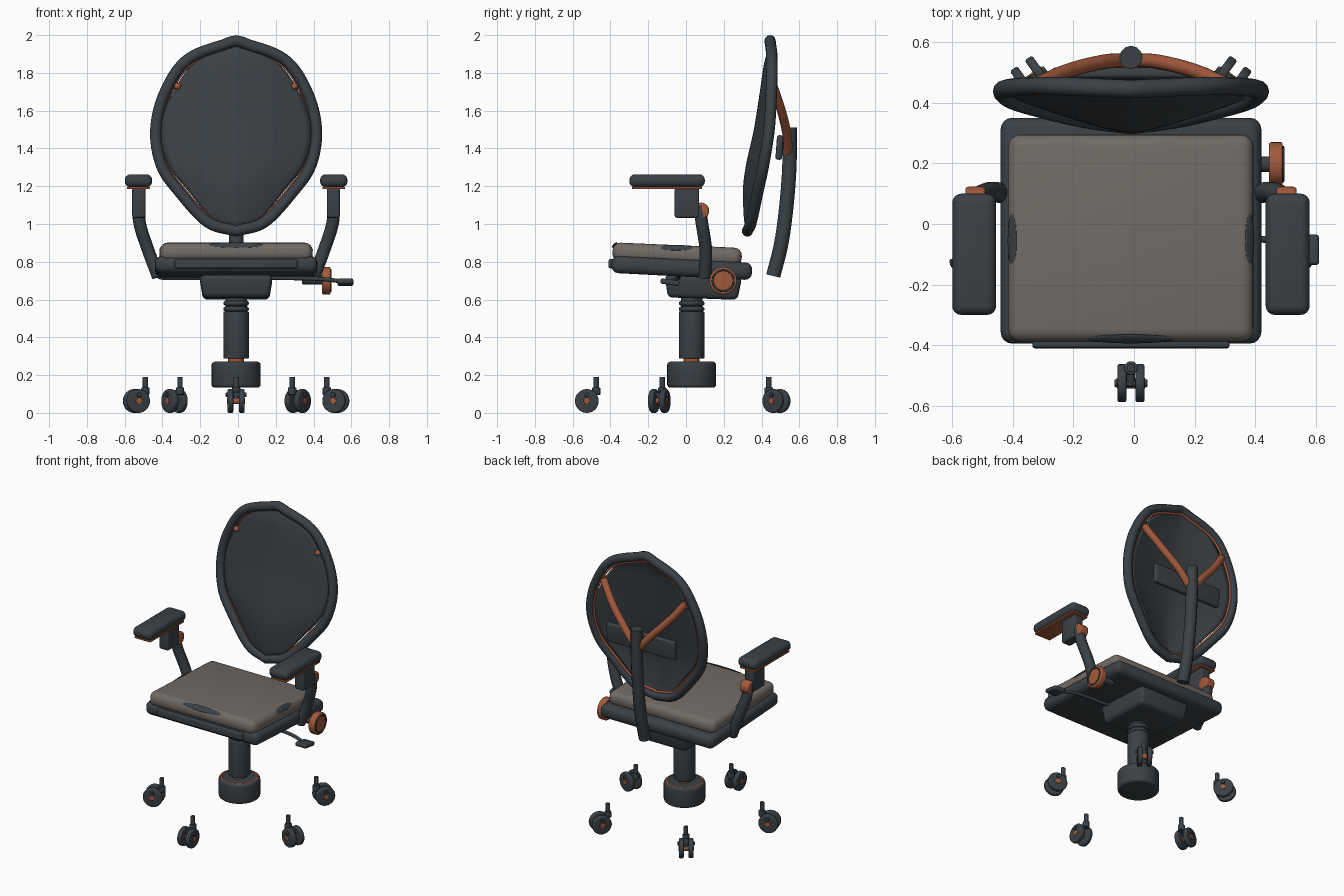
import bpy, bmesh
from math import radians, cos, sin, pi
from mathutils import Vector, Matrix

cube = bpy.data.objects.get("Cube")
if cube:
    bpy.data.objects.remove(cube)

parts = []


def material(name, rgb):
    m = bpy.data.materials.new(name)
    m.use_nodes = True
    m.diffuse_color = (*rgb, 1)
    m.node_tree.nodes["Principled BSDF"].inputs["Base Color"].default_value = (*rgb, 1)
    return m


DARK = material("slate grey", (0.043, 0.052, 0.06))
ORANGE = material("copper orange", (0.36, 0.10, 0.045))
FABRIC = material("warm grey fabric", (0.165, 0.145, 0.13))


def finish(name, mesh, mat):
    mesh.materials.clear()
    mesh.materials.append(mat)
    ob = bpy.data.objects.new(name, mesh)
    bpy.context.collection.objects.link(ob)
    parts.append(ob)
    return ob


def from_bmesh(name, bm, mat, bevel=0, matrix=None, min_angle=50):
    if bevel:
        edges = [e for e in bm.edges if e.calc_face_angle(0) > radians(min_angle)]
        bmesh.ops.bevel(bm, geom=edges, offset=bevel, segments=4, profile=0.5,
                        affect='EDGES', clamp_overlap=True)
    if matrix:
        bm.transform(matrix)
    mesh = bpy.data.meshes.new(name)
    bm.to_mesh(mesh)
    bm.free()
    return finish(name, mesh, mat)


def box(name, size, loc, mat, bevel=0.01, tilt=0, taper=1):
    bm = bmesh.new()
    bmesh.ops.create_cube(bm, size=1)
    for v in bm.verts:
        k = taper if v.co.z < 0 else 1
        v.co = Vector((v.co.x * size[0] * k, v.co.y * size[1] * k, v.co.z * size[2]))
    return from_bmesh(name, bm, mat, bevel,
                      Matrix.Translation(loc) @ Matrix.Rotation(radians(tilt), 4, 'X'))


def cyl(name, r, depth, loc, mat, axis=(0, 0, 1), bevel=0.005):
    bm = bmesh.new()
    bmesh.ops.create_cone(bm, cap_ends=True, segments=32, radius1=r, radius2=r, depth=depth)
    rot = Vector((0, 0, 1)).rotation_difference(Vector(axis)).to_matrix().to_4x4()
    return from_bmesh(name, bm, mat, bevel, Matrix.Translation(loc) @ rot)


def ellipsoid(name, scale, loc, mat, rot):
    bm = bmesh.new()
    bmesh.ops.create_uvsphere(bm, u_segments=24, v_segments=12, radius=1)
    return from_bmesh(name, bm, mat, 0,
                      Matrix.Translation(loc) @ rot @ Matrix.Diagonal((*scale, 1)))


def spline(points, steps=8):
    """Smooth open curve through points of any dimension."""
    pts = [Vector(p) for p in points]
    ext = [2 * pts[0] - pts[1]] + pts + [2 * pts[-1] - pts[-2]]
    out = []
    for a, b, c, d in zip(ext, ext[1:], ext[2:], ext[3:]):
        for i in range(steps):
            t = i / steps
            out.append(0.5 * (2 * b + (c - a) * t + (2 * a - 5 * b + 4 * c - d) * t ** 2
                              + (3 * b - a - 3 * c + d) * t ** 3))
    return out + [pts[-1]]


def tube(name, pts, r, mat, cyclic=False):
    cu = bpy.data.curves.new(name, 'CURVE')
    cu.dimensions = '3D'
    cu.bevel_depth = r
    cu.bevel_resolution = 4
    cu.use_fill_caps = True
    sp = cu.splines.new('POLY')
    sp.points.add(len(pts) - 1)
    for p, q in zip(sp.points, pts):
        p.co = (*q, 1)
    sp.use_cyclic_u = cyclic
    tmp = bpy.data.objects.new(name + " path", cu)
    mesh = bpy.data.meshes.new_from_object(tmp)
    bpy.data.objects.remove(tmp)
    return finish(name, mesh, mat)


def ring(name, major, minor, loc, mat, axis='Z'):
    pts = []
    for i in range(40):
        a, b = major * cos(i * pi / 20), major * sin(i * pi / 20)
        pts.append(Vector(loc) + Vector((a, b, 0) if axis == 'Z' else (0, a, b)))
    return tube(name, pts, minor, mat, True)


# Casters around the column
CY = 0.03
for i in range(5):
    a = radians(-90 + 72 * i)
    d, t = Vector((cos(a), sin(a), 0)), Vector((-sin(a), cos(a), 0))
    stem = Vector((0, CY, 0)) + d * 0.505
    axle = stem + d * 0.05 + Vector((0, 0, 0.063))
    cyl("caster_stem", 0.014, 0.09, stem + Vector((0, 0, 0.145)), DARK, bevel=0.002)
    cyl("caster_collar", 0.022, 0.04, stem + Vector((0, 0, 0.115)), DARK)
    tube("caster_fork", [stem + Vector((0, 0, 0.11)), axle + Vector((0, 0, 0.035)), axle], 0.014, DARK)
    cyl("caster_brake", 0.012, 0.11, axle + Vector((0, 0, 0.033)), DARK, t, 0.003)
    cyl("caster_axle", 0.017, 0.096, axle, ORANGE, t, 0.003)
    for s in (1, -1):
        cyl("caster_wheel", 0.063, 0.03, axle + t * 0.03 * s, DARK, t, 0.008)

# Hub and gas lift column
cyl("hub", 0.13, 0.135, (0, CY, 0.202), DARK, bevel=0.016)
ring("hub_trim", 0.112, 0.006, (0, CY, 0.266), ORANGE)
cyl("lift_piston", 0.042, 0.1, (0, CY, 0.28), ORANGE)
cyl("lift_sleeve", 0.068, 0.25, (0, CY, 0.412), DARK, bevel=0.006)
cyl("lift_neck", 0.057, 0.14, (0, CY, 0.58), DARK)
for z in (0.55, 0.58):
    ring("lift_rib", 0.055, 0.013, (0, CY, z), DARK)

# Mechanism, seat base and cushion
box("mechanism", (0.39, 0.41, 0.12), (0, 0.09, 0.665), DARK, 0.025, -2, 0.9)
box("seat_base", (0.86, 0.745, 0.092), (0, -0.022, 0.768), DARK, 0.038, -3)
box("front_plate", (0.65, 0.03, 0.05), (0, -0.395, 0.79), DARK, 0.01, -3)
box("cushion", (0.81, 0.685, 0.1), (0, -0.047, 0.838), FABRIC, 0.042, -2.5)
ellipsoid("front_vent", (0.145, 0.02, 0.006), (0, -0.379, 0.889), DARK,
          Matrix.Rotation(radians(45), 4, 'X'))
for s in (1, -1):
    ellipsoid("side_vent", (0.02, 0.09, 0.006), (s * 0.392, -0.055, 0.875), DARK,
              Matrix.Rotation(radians(45 * s), 4, 'Y'))

# Armrests
for s in (1, -1):
    box("arm_pad", (0.145, 0.4, 0.068), (s * 0.517, -0.1, 1.229), DARK, 0.03)
    box("arm_pad_plate", (0.12, 0.37, 0.012), (s * 0.517, -0.1, 1.191), ORANGE, 0.003)
    box("arm_holder", (0.07, 0.13, 0.16), (s * 0.515, 0.005, 1.113), DARK, 0.012)
    cyl("arm_knuckle", 0.043, 0.066, (s * 0.513, 0.08, 1.07), ORANGE, (1, 0, 0), 0.01)
    tube("arm_support", spline([(s * 0.515, 0.07, 1.1), (s * 0.51, 0.085, 1.0),
                                (s * 0.465, 0.105, 0.86), (s * 0.412, 0.1, 0.72)]), 0.034, DARK)

# Tension knob and height lever on the left side
cyl("knob_shaft", 0.025, 0.12, (0.41, 0.197, 0.705), DARK, (1, 0, 0))
cyl("tension_knob", 0.073, 0.045, (0.478, 0.197, 0.7), ORANGE, (1, 0, 0), 0.008)
ring("knob_ring", 0.056, 0.005, (0.501, 0.197, 0.7), DARK, 'X')
tube("lever_rod", spline([(0.18, -0.04, 0.715), (0.43, -0.05, 0.71), (0.57, -0.08, 0.695)]), 0.011, DARK)
box("lever_paddle", (0.085, 0.1, 0.028), (0.578, -0.085, 0.692), DARK, 0.01, -8)

# Backrest outline: x, y, z of the right half plus depth of the centre line
half = spline([(0, 0.445, 1.97, 0.45), (0.25, 0.455, 1.875, 0.42), (0.375, 0.452, 1.70, 0.395),
               (0.425, 0.44, 1.5, 0.365), (0.395, 0.41, 1.31, 0.325), (0.30, 0.38, 1.17, 0.308),
               (0.15, 0.345, 1.01, 0.312), (0, 0.325, 0.963, 0.32)])
half[1][2] = max(half[1][2], 1.962)


def loop(scale, dy):
    right = [Vector((p[0] * scale, p[1] + dy, 1.47 + (p[2] - 1.47) * scale)) for p in half]
    return right + [Vector((-p.x, p.y, p.z)) for p in right[-2:0:-1]]


tube("back_frame", loop(1, 0), 0.03, DARK, True)
tube("back_inner_trim", loop(0.935, 0.006), 0.008, ORANGE, True)

# Curved back panel, bowed forward along the centre
bm = bmesh.new()
N = 12
rows = []
for p in half:
    w = max(p[0], 0.004) * (0.85 + 0.085 * (p[0] / 0.425) ** 4)
    z = 1.47 + (p[2] - 1.47) * 0.945
    rows.append([bm.verts.new((w * j / N, p[3] + (p[1] - p[3]) * abs(j / N) ** 1.5, z))
                 for j in range(-N, N + 1)])
for r0, r1 in zip(rows, rows[1:]):
    for j in range(2 * N):
        bm.faces.new((r0[j], r1[j], r1[j + 1], r0[j + 1]))
bmesh.ops.recalc_face_normals(bm, faces=bm.faces)
panel = from_bmesh("back_panel", bm, DARK)
thick = panel.modifiers.new("Thickness", 'SOLIDIFY')
thick.thickness = 0.012
thick.offset = 0

# Back post, forked struts and lumbar plate
tube("back_post", spline([(0, 0.462, 0.725), (0, 0.505, 0.9), (0, 0.532, 1.1),
                          (0, 0.547, 1.3), (0, 0.55, 1.51)]), 0.038, DARK)
for s in (1, -1):
    tube("back_strut", spline([(0, 0.54, 1.36), (s * 0.09, 0.535, 1.47), (s * 0.21, 0.505, 1.6),
                               (s * 0.315, 0.46, 1.735)]), 0.024, ORANGE)
    ellipsoid("strut_tip", (0.018, 0.018, 0.018), (s * 0.31, 0.44, 1.73), ORANGE, Matrix())
box("lumbar_plate", (0.52, 0.035, 0.13), (0, 0.495, 1.405), DARK, 0.012, -4)

# Smooth shading with sharp edges kept, then centre the model
bpy.ops.object.select_all(action='DESELECT')
for ob in parts:
    ob.location.x -= 0.01
    ob.select_set(True)
bpy.context.view_layer.objects.active = parts[0]
bpy.ops.object.shade_smooth_by_angle(angle=radians(40))
